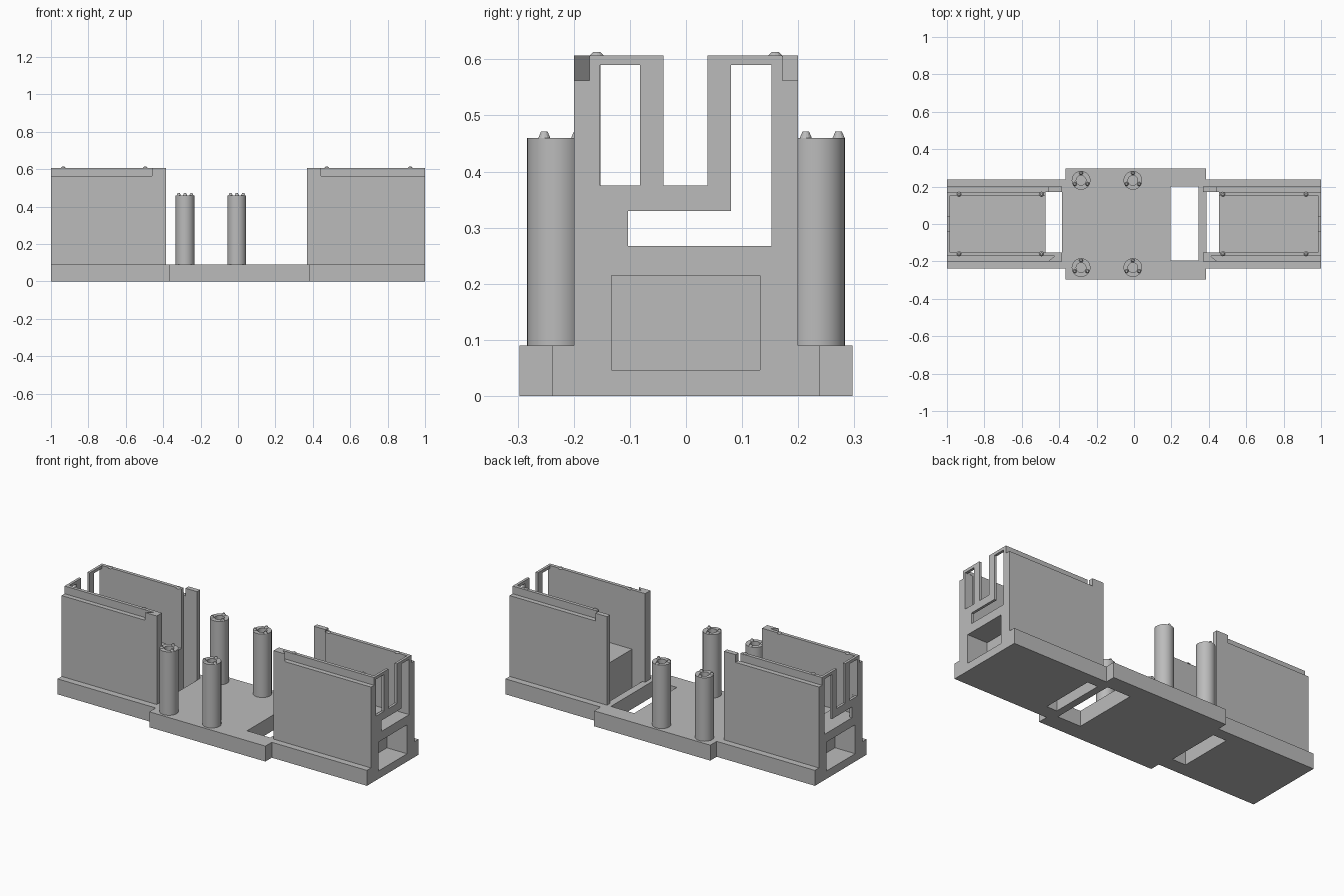
import bpy, bmesh, math

if "Cube" in bpy.data.objects:
    bpy.data.objects.remove(bpy.data.objects["Cube"])

grey = bpy.data.materials.new("plain_grey")
grey.diffuse_color = (0.5, 0.5, 0.5, 1)
grey.use_nodes = True
grey.node_tree.nodes["Principled BSDF"].inputs["Base Color"].default_value = grey.diffuse_color


def make_object(name, bm):
    bmesh.ops.recalc_face_normals(bm, faces=bm.faces)
    mesh = bpy.data.meshes.new(name)
    bm.to_mesh(mesh)
    bm.free()
    mesh.materials.append(grey)
    obj = bpy.data.objects.new(name, mesh)
    bpy.context.collection.objects.link(obj)
    return obj


def prism(name, points, direction):
    """Extrude a flat outline along a vector."""
    bm = bmesh.new()
    face = bm.faces.new([bm.verts.new(p) for p in points])
    ext = bmesh.ops.extrude_face_region(bm, geom=[face])
    verts = [v for v in ext["geom"] if isinstance(v, bmesh.types.BMVert)]
    bmesh.ops.translate(bm, verts=verts, vec=direction)
    return make_object(name, bm)


def box(name, x, y, z):
    pts = [(x[0], y[0], z[0]), (x[1], y[0], z[0]), (x[1], y[1], z[0]), (x[0], y[1], z[0])]
    return prism(name, pts, (0, 0, z[1] - z[0]))


def cone(name, x, y, z0, z1, r0, r1, sides):
    bm = bmesh.new()
    bmesh.ops.create_cone(bm, cap_ends=True, segments=sides, radius1=r0, radius2=r1, depth=z1 - z0)
    bmesh.ops.translate(bm, verts=bm.verts, vec=(x, y, (z0 + z1) / 2))
    return make_object(name, bm)


def cut(obj, cutter):
    """Subtract the cutter and delete it."""
    mod = obj.modifiers.new("cut", 'BOOLEAN')
    mod.operation = 'DIFFERENCE'
    mod.solver = 'EXACT'
    mod.object = cutter
    bpy.ops.object.select_all(action='DESELECT')
    bpy.context.view_layer.objects.active = obj
    obj.select_set(True)
    bpy.ops.object.modifier_apply(modifier=mod.name)
    bpy.data.objects.remove(cutter, do_unlink=True)


BASE, STEP, TOP = 0.09, 0.562, 0.607      # key heights
WALL, LIP, INNER = 0.2, 0.172, 0.152      # key half widths

# Base plate with a wider middle
outline = [(-1, -.238), (-.365, -.238), (-.365, -.297), (.385, -.297), (.385, -.238), (1, -.238),
           (1, .238), (.385, .238), (.385, .297), (-.365, .297), (-.365, .238), (-1, .238)]
base = prism("base_plate", [(x, y, 0) for x, y in outline], (0, 0, BASE))
cut(base, box("cutter", (.195, .345), (-.195, .2), (-.1, .3)))

# Two open-topped housings: side, inner end, floor opening range, bump positions
sides = [("left", -1, .385, (.385, .472), (.495, .935)),
         ("right", 1, .37, (.388, .455), (.475, .92))]
for label, s, start, (h0, h1), bumps in sides:
    def mbox(x0, x1, y, z):
        return box("cutter", tuple(sorted((s * x0, s * x1))), y, z)

    # Stepped shell
    prof = [(-WALL, BASE), (WALL, BASE), (WALL, STEP), (LIP, STEP),
            (LIP, TOP), (-LIP, TOP), (-LIP, STEP), (-WALL, STEP)]
    shell = prism(label + "_housing", [(s * start, y, z) for y, z in prof], (s * (1 - start), 0, 0))

    # Interior, with a slight step in its floor
    cut(shell, mbox(h1 - .01, .85, (-INNER, INNER), (.26, 1)))
    cut(shell, mbox(.84, .985, (-INNER, INNER), (.267, 1)))
    cut(shell, mbox(.2, h1, (-INNER, LIP), (.05, 1)))

    # End openings: central gap, closed slot, L-shaped slot
    cut(shell, mbox(.95, 1.1, (-.04, .038), (.375, 1)))
    cut(shell, mbox(.95, 1.1, (-.153, -.082), (.375, .59)))
    ell = [(-.103, .267), (INNER, .267), (INNER, .59), (.08, .59), (.08, .33), (-.103, .33)]
    cut(shell, prism("cutter", [(s * .95, y, z) for y, z in ell], (s * .15, 0, 0)))

    # Socket in the end, and the opening through the base
    for part in (shell, base):
        cut(part, mbox(.87, 1.1, (-.133, .132), (.046, .215)))
    cut(base, mbox(h0, h1, (-INNER, LIP), (-.1, .3)))

    # Raised corners at the inner end
    corner = [(start, -INNER), (start + .015, -INNER), (start + .075, -WALL), (start, -WALL)]
    prism(label + "_front_corner", [(s * x, y, STEP) for x, y in corner], (0, 0, TOP - STEP))
    back = mbox(start, start + .075, (LIP, WALL), (STEP, TOP))
    back.name = label + "_back_corner"

    # Snap bumps on the lip
    for x in bumps:
        for y in (-.159, .159):
            cone(label + "_bump", s * x, y, TOP - .002, TOP + .006, .014, .006, 12)

# Round posts with a recess and three nubs each
for x in (-.283, -.006):
    for y in (-.233, .233):
        post = cone("post", x, y, BASE, .46, .05, .05, 40)
        cut(post, cone("cutter", x, y, .41, .5, .026, .026, 32))
        bpy.ops.object.shade_smooth_by_angle(angle=math.radians(30))
        for a in (90, 210, 330):
            t = math.radians(a)
            cone("post_nub", x + .039 * math.cos(t), y + .039 * math.sin(t), .459, .471, .011, .006, 12)
